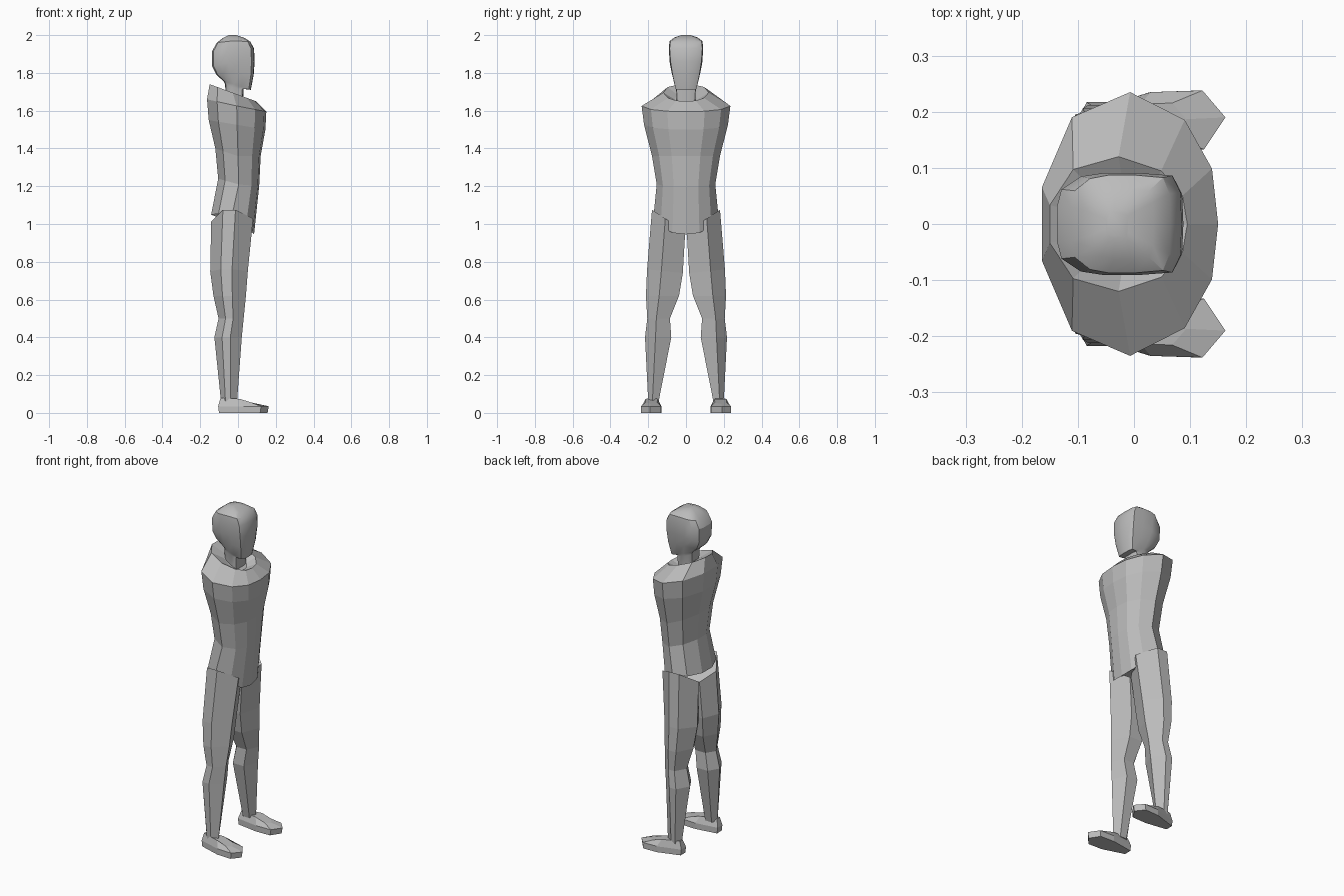
import bpy, bmesh, math

if "Cube" in bpy.data.objects:
    bpy.data.objects.remove(bpy.data.objects["Cube"])

grey = bpy.data.materials.new("plain grey")
grey.diffuse_color = (0.5, 0.5, 0.5, 1)
grey.use_nodes = True
grey.node_tree.nodes["Principled BSDF"].inputs["Base Color"].default_value = grey.diffuse_color


def loft(name, rings):
    """Skin a stack of equal-length point rings and cap both ends."""
    bm = bmesh.new()
    loops = [[bm.verts.new(p) for p in ring] for ring in rings]
    n = len(loops[0])
    for a, b in zip(loops, loops[1:]):
        for i in range(n):
            j = (i + 1) % n
            bm.faces.new((a[i], a[j], b[j], b[i]))
    bm.faces.new(loops[0][::-1])
    bm.faces.new(loops[-1])
    bmesh.ops.recalc_face_normals(bm, faces=bm.faces)
    mesh = bpy.data.meshes.new(name)
    bm.to_mesh(mesh)
    bm.free()
    mesh.materials.append(grey)
    ob = bpy.data.objects.new(name, mesh)
    bpy.context.collection.objects.link(ob)
    return ob


def body_ring(half, zf, zs, zb, xb, xf, w):
    """Symmetric ring from a half outline; height blends front/side/back."""
    cx, r = (xb + xf) / 2, (xf - xb) / 2
    pts = [(cx + u * r, v * w, zs + ((zf if u > 0 else zb) - zs) * abs(u)) for u, v in half]
    return pts + [(x, -y, z) for x, y, z in reversed(pts) if y > 0]


# torso, from crotch up over the shoulders to the collar
torso_half = [(1, 0), (.93, .42), (.62, .79), (0, 1), (-.66, .81), (-1, .28)]
torso = [
    (.945, 1.06, 1.05, -.142, .085, .170),
    (1.20, 1.21, 1.24, -.105, .112, .155),
    (1.36, 1.36, 1.40, -.120, .120, .180),
    (1.50, 1.525, 1.55, -.155, .145, .222),
    (1.595, 1.625, 1.66, -.164, .150, .235),
    (1.65, 1.695, 1.74, -.150, .095, .120),
    (1.63, 1.66, 1.70, -.080, .045, .060),
]
loft("torso", [body_ring(torso_half, *r) for r in torso])

# head with neck
head_half = [(1, 0), (.98, .62), (.85, .95), (.3, 1), (-.25, 1), (-.62, .93), (-.93, .68), (-1, .35)]
head = [
    (1.63, 1.63, 1.63, -.065, .025, .050),
    (1.715, 1.72, 1.74, -.068, .030, .052),
    (1.71, 1.735, 1.755, -.075, .068, .058),
    (1.79, 1.80, 1.79, -.115, .083, .075),
    (1.86, 1.86, 1.835, -.137, .088, .086),
    (1.93, 1.93, 1.915, -.137, .085, .091),
    (1.965, 1.97, 1.96, -.112, .065, .087),
    (1.985, 1.988, 1.985, -.080, .035, .062),
    (2.0, 2.0, 2.0, -.050, -.010, .025),
]
head_ob = loft("head", [body_ring(head_half, *r) for r in head])
bpy.context.view_layer.objects.active = head_ob
head_ob.select_set(True)
bpy.ops.object.shade_smooth_by_angle(angle=math.radians(28))

# legs: outer height, inner height, back x, front x, outer y, inner y
leg_shape = [(.28, 1), (.58, 1), (1, .6), (.75, 0), (.25, 0), (0, .45)]
leg = [
    (.06, .06, -.090, -.005, .200, .145),
    (.40, .40, -.125, .020, .217, .078),
    (.50, .50, -.103, .030, .205, .085),
    (.62, .62, -.130, .042, .212, .037),
    (.76, .74, -.147, .052, .206, .017),
    (1.075, .96, -.142, .080, .180, .004),
]
# feet: sole outline, then rim, then ankle
sole = [(-.105, .15), (-.105, .195), (.03, .235), (.122, .238), (.163, .19), (.125, .133), (.03, .13)]
for side, s in (("left", 1), ("right", -1)):
    loft(side + "_leg", [[(xb + u * (xf - xb), s * (yi + v * (yo - yi)), zi + v * (zo - zi))
                          for u, v in leg_shape] for zo, zi, xb, xf, yo, yi in leg])
    bottom = [(x * .96, s * y, 0) for x, y in sole]
    rim = [(x, s * y, .035) for x, y in sole]
    top = [(-.02 + (x + .02) * (.85 if x < 0 else .62), s * (.182 + (y - .182) * .6),
            .08 - max(x, 0) * .2) for x, y in sole]
    loft(side + "_foot", [bottom, rim, top])
